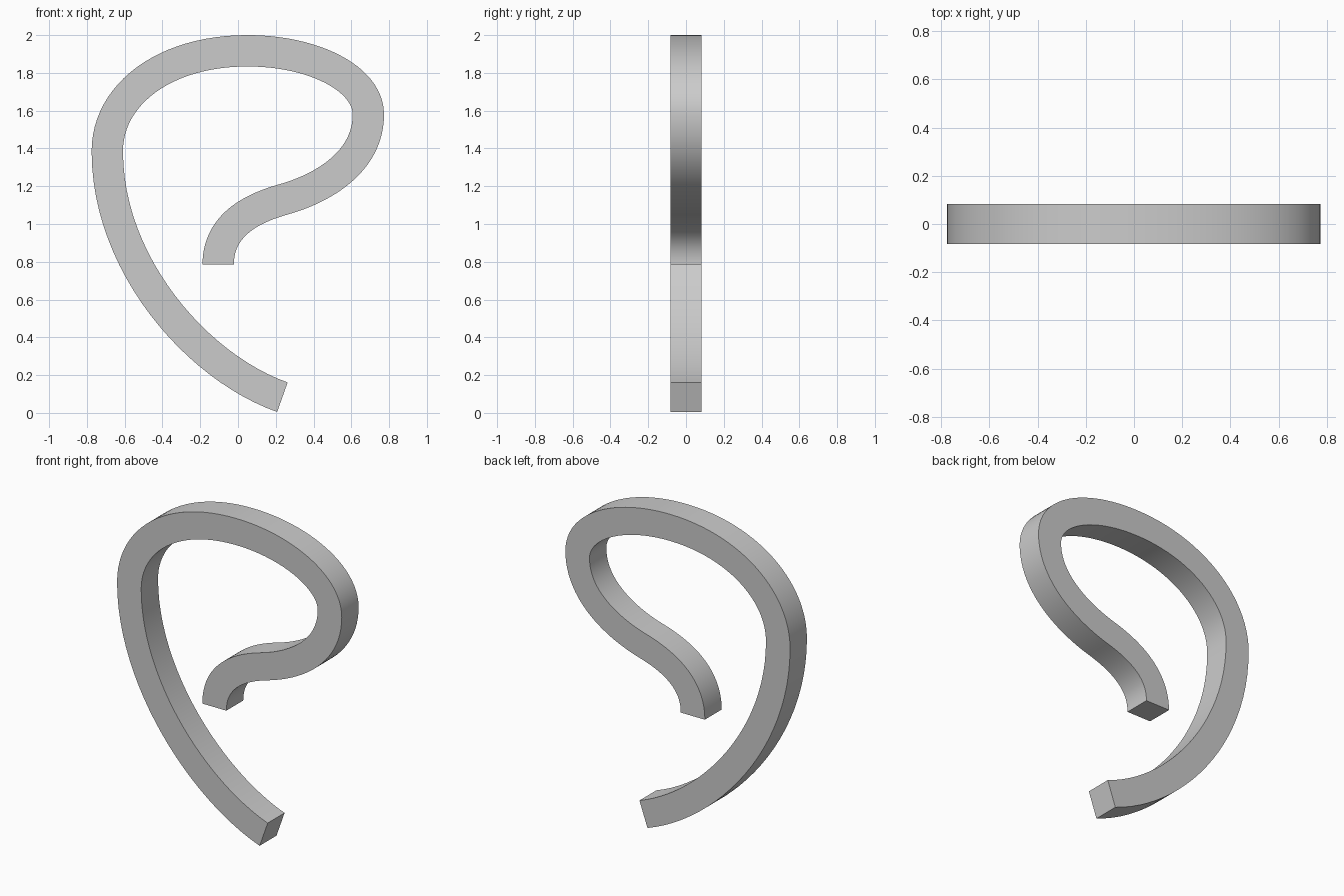
import bpy
import bmesh
from math import radians
from mathutils import Vector
from mathutils.geometry import interpolate_bezier

cube = bpy.data.objects.get("Cube")
if cube:
    bpy.data.objects.remove(cube, do_unlink=True)

HALF = 0.083   # half the side of the square bar
STEPS = 24     # samples per curve span

# Centre line knots: x, z, direction x, direction z, handle in, handle out
knots = [
    (-0.105, 0.785, 0, 1, 0, 0.20),
    (0.24, 1.13, 0.96, 0.27, 0.19, 0.22),
    (0.69, 1.58, 0, 1, 0.25, 0.19),
    (0.05, 1.917, -1, 0, 0.35, 0.44),
    (-0.692, 1.385, 0, -1, 0.30, 0.60),
    (0.235, 0.083, 0.942, -0.334, 0.48, 0),
]

# Sample the centre line
path = []
for a, b in zip(knots, knots[1:]):
    start, end = Vector((a[0], 0, a[1])), Vector((b[0], 0, b[1]))
    out_dir = Vector((a[2], 0, a[3])).normalized()
    in_dir = Vector((b[2], 0, b[3])).normalized()
    span = interpolate_bezier(start, start + out_dir * a[5],
                              end - in_dir * b[4], end, STEPS + 1)
    path += span if not path else span[1:]

# Sweep the square section along it
bm = bmesh.new()
depth = Vector((0, HALF, 0))
rings = []
for i, point in enumerate(path):
    if i == 0:
        tangent = Vector((knots[0][2], 0, knots[0][3]))
    elif i == len(path) - 1:
        tangent = Vector((knots[-1][2], 0, knots[-1][3]))
    else:
        tangent = path[i + 1] - path[i - 1]
    tangent.normalize()
    side = Vector((-tangent.z, 0, tangent.x)) * HALF
    corners = (side - depth, side + depth, -side + depth, -side - depth)
    rings.append([bm.verts.new(point + c) for c in corners])

for r, s in zip(rings, rings[1:]):
    for k in range(4):
        n = (k + 1) % 4
        bm.faces.new((r[k], r[n], s[n], s[k]))
bm.faces.new(rings[0])
bm.faces.new(rings[-1])
bmesh.ops.recalc_face_normals(bm, faces=bm.faces)

mesh = bpy.data.meshes.new("curved_bar")
bm.to_mesh(mesh)
bm.free()
bar = bpy.data.objects.new("curved_bar", mesh)
bpy.context.collection.objects.link(bar)

# Plain grey finish
grey = bpy.data.materials.new("light_grey")
grey.use_nodes = True
colour = (0.6, 0.6, 0.6, 1)
grey.diffuse_color = colour
grey.node_tree.nodes["Principled BSDF"].inputs["Base Color"].default_value = colour
mesh.materials.append(grey)

# Smooth along the sweep, sharp at the square edges
bpy.ops.object.select_all(action='DESELECT')
bar.select_set(True)
bpy.context.view_layer.objects.active = bar
bpy.ops.object.shade_smooth_by_angle(angle=radians(30))
